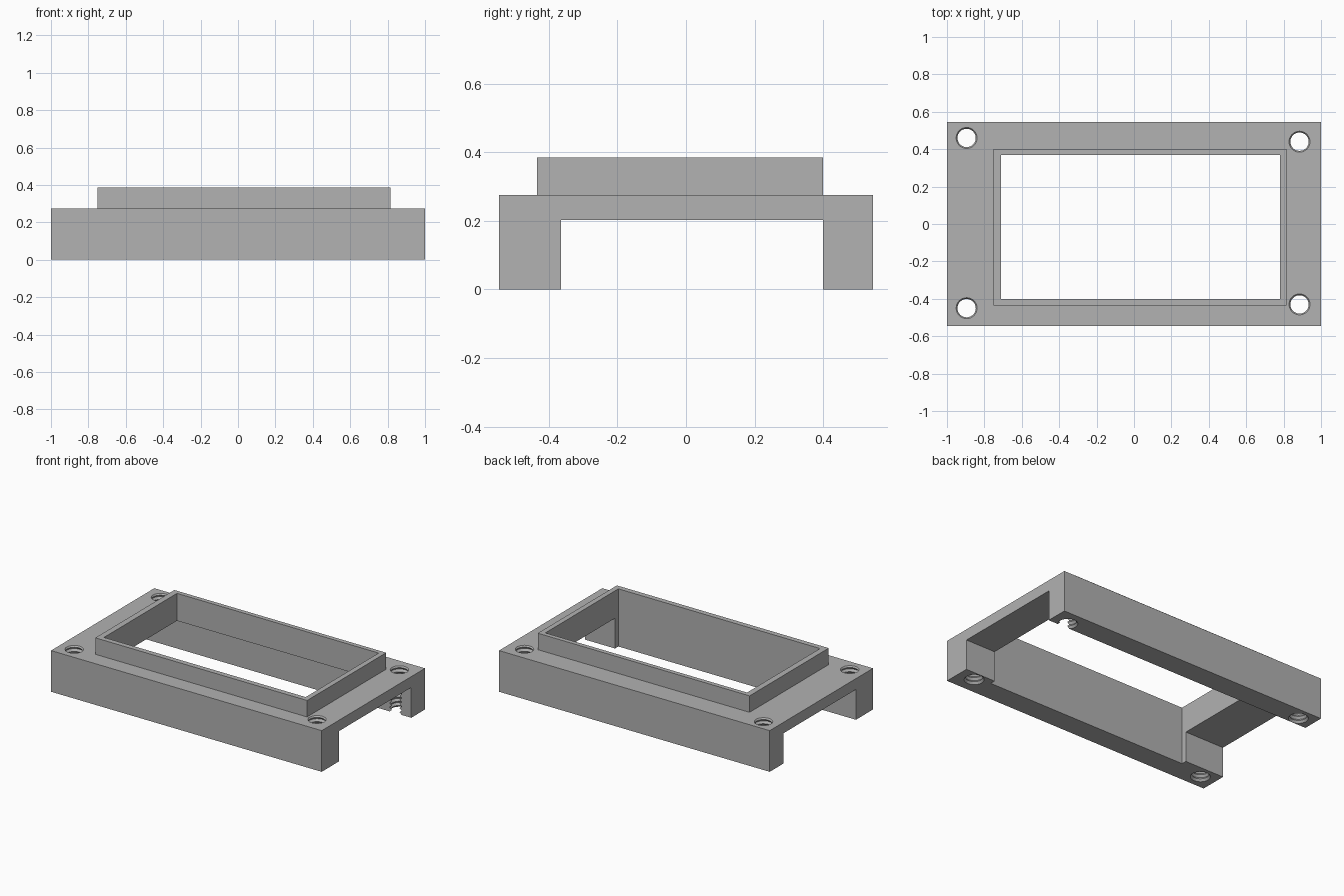
import bpy
import bmesh
from math import cos, sin, tau

cube = bpy.data.objects.get("Cube")
if cube:
    bpy.data.objects.remove(cube, do_unlink=True)

GREY = 0.445
grey = bpy.data.materials.new("plain grey")
grey.use_nodes = True
grey.diffuse_color = (GREY, GREY, GREY, 1)
grey.node_tree.nodes["Principled BSDF"].inputs["Base Color"].default_value = (GREY, GREY, GREY, 1)


def add_object(name, bm):
    bmesh.ops.recalc_face_normals(bm, faces=bm.faces)
    mesh = bpy.data.meshes.new(name)
    bm.to_mesh(mesh)
    bm.free()
    mesh.materials.append(grey)
    obj = bpy.data.objects.new(name, mesh)
    bpy.context.collection.objects.link(obj)
    return obj


def box(name, x, y, z):
    """Box from a (low, high) pair on each axis."""
    bm = bmesh.new()
    bmesh.ops.create_cube(bm, size=1)
    for v in bm.verts:
        for axis, (low, high) in enumerate((x, y, z)):
            v.co[axis] = high if v.co[axis] > 0 else low
    return add_object(name, bm)


def threaded_rod(name, x, y, inner=0.049, outer=0.06, pitch=0.028, sides=32):
    """Rod with a zigzag outline, which leaves a threaded hole when cut out."""
    bm = bmesh.new()
    rings = []
    for i in range(27):
        r = outer if i % 2 else inner
        z = -0.042 + i * pitch / 2
        rings.append([bm.verts.new((x + r * cos(tau * k / sides), y + r * sin(tau * k / sides), z))
                      for k in range(sides)])
    for low, high in zip(rings, rings[1:]):
        for k in range(sides):
            n = (k + 1) % sides
            bm.faces.new((low[k], low[n], high[n], high[k]))
    bm.faces.new(rings[0])
    bm.faces.new(rings[-1])
    return add_object(name, bm)


def combine(target, tool, operation):
    mod = target.modifiers.new(tool.name, 'BOOLEAN')
    mod.operation = operation
    mod.solver = 'EXACT'
    mod.object = tool
    tool.hide_render = True
    bpy.context.view_layer.objects.active = target
    bpy.ops.object.modifier_apply(modifier=mod.name)
    bpy.data.objects.remove(tool, do_unlink=True)


# Base block with the raised rim on top
frame = box("bezel_frame", (-1, 1), (-0.545, 0.545), (0, 0.275))
rim = box("raised_rim", (-0.75, 0.815), (-0.435, 0.4), (0.24, 0.385))
combine(frame, rim, 'UNION')

# Channel along the underside, leaving two rails
channel = box("channel_cutter", (-1.2, 1.2), (-0.365, 0.4), (-0.2, 0.202))
combine(frame, channel, 'DIFFERENCE')

# Window straight through the rim and base
window = box("window_cutter", (-0.71, 0.78), (-0.4, 0.37), (-0.2, 0.6))
combine(frame, window, 'DIFFERENCE')

# Threaded corner holes
for x, y in ((-0.895, 0.46), (-0.895, -0.45), (0.885, 0.44), (0.885, -0.43)):
    combine(frame, threaded_rod("thread_cutter", x, y), 'DIFFERENCE')
